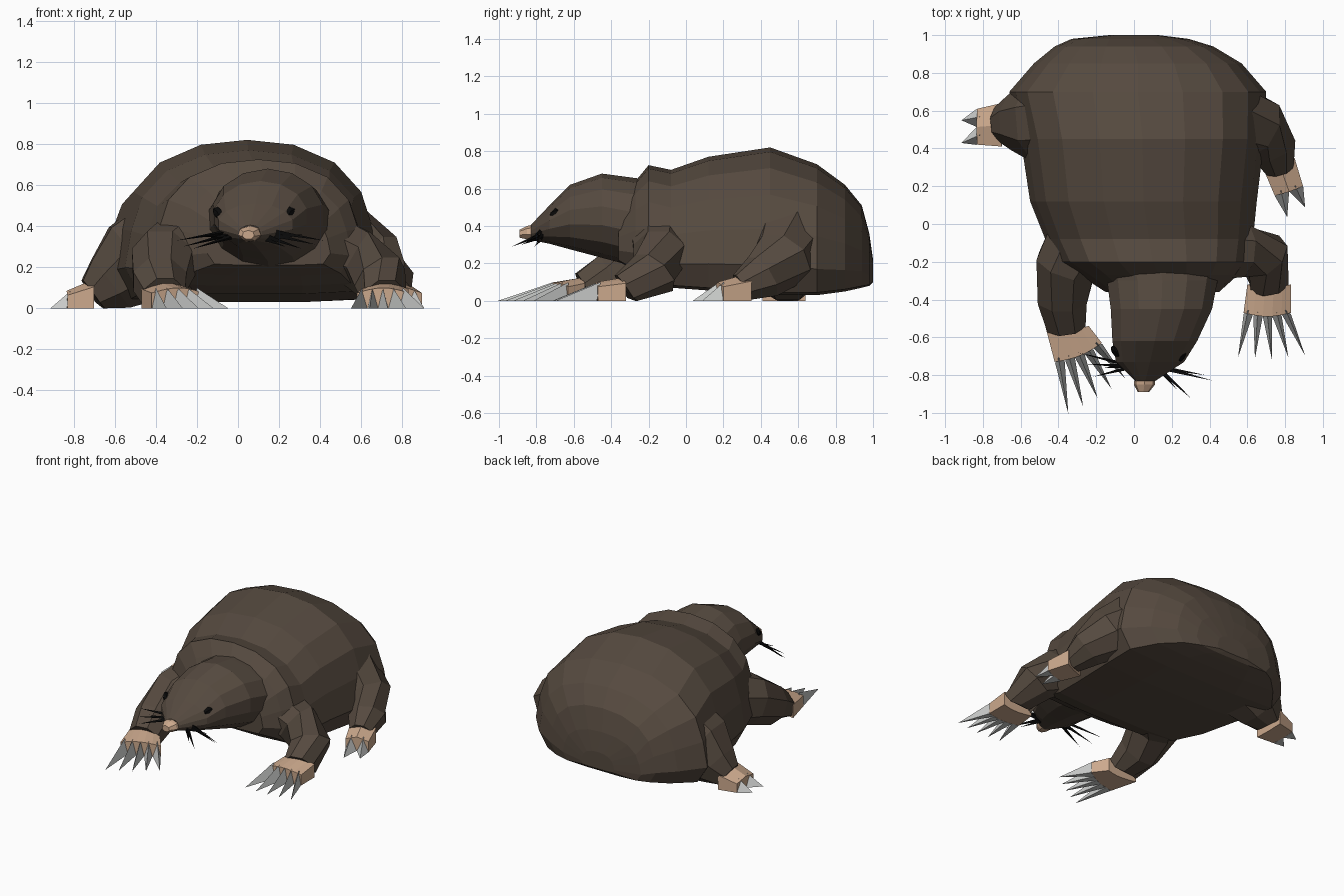
import bpy, bmesh, math
from mathutils import Vector

if "Cube" in bpy.data.objects:
    bpy.data.objects.remove(bpy.data.objects["Cube"])


def material(name, rgb):
    m = bpy.data.materials.new(name)
    m.diffuse_color = (*rgb, 1)
    m.use_nodes = True
    m.node_tree.nodes["Principled BSDF"].inputs["Base Color"].default_value = m.diffuse_color
    return m


FUR = material("brown fur", (0.092, 0.068, 0.050))
SKIN = material("tan skin", (0.60, 0.395, 0.265))
CLAW = material("pale grey claw", (0.58, 0.59, 0.58))
BLACK = material("black", (0.003, 0.003, 0.003))


def finish(name, bm, mat):
    bmesh.ops.recalc_face_normals(bm, faces=bm.faces)
    me = bpy.data.meshes.new(name)
    bm.to_mesh(me)
    bm.free()
    me.materials.append(mat)
    ob = bpy.data.objects.new(name, me)
    bpy.context.collection.objects.link(ob)
    return ob


def skin_rings(name, rings, mat):
    """Join rings of points into a closed faceted skin."""
    bm = bmesh.new()
    vs = [[bm.verts.new(p) for p in r] for r in rings]
    n = len(vs[0])
    for a, b in zip(vs, vs[1:]):
        for i in range(n):
            j = (i + 1) % n
            bm.faces.new((a[i], a[j], b[j], b[i]))
    bm.faces.new(vs[0])
    bm.faces.new(vs[-1])
    return finish(name, bm, mat)


def loft_y(name, stations, profile, mat):
    """stations: y, centre x, half width, top z, bottom z; profile: u -1..1, v 0..1"""
    rings = [[(cx + u * hw, y, zb + v * (zt - zb)) for u, v in profile]
             for y, cx, hw, zt, zb in stations]
    return skin_rings(name, rings, mat)


def limb(name, path, sides=8):
    """Tapered tube along path (x, y, z, radius), flattened where it meets the ground."""
    pts = [Vector(p[:3]) for p in path]
    rings = []
    for i, p in enumerate(pts):
        t = pts[min(i + 1, len(pts) - 1)] - pts[max(i - 1, 0)]
        q = t.to_track_quat('Z', 'Y')
        ring = []
        for k in range(sides):
            a = math.tau * (k + 0.5) / sides
            v = p + q @ Vector((math.cos(a), math.sin(a), 0)) * path[i][3]
            v.z = max(v.z, 0)
            ring.append(v)
        rings.append(ring)
    return skin_rings(name, rings, FUR)


def paw(name, back, front, tips, h_back, h_front, n, bow=0.02):
    """Wedge paw between two ground edges, with n claws fanned from its front edge."""
    bl, br, fl, fr = (Vector((*p, 0)) for p in (*back, *front))
    tl, tr = (Vector((*p, 0)) for p in tips)
    out = ((tl + tr) / 2 - (fl + fr) / 2).normalized()

    def row(a, b, h):
        low = [a.lerp(b, i / n) + out * bow * math.sin(math.pi * i / n) for i in range(n + 1)]
        high = [p + Vector((0, 0, h * (0.75 + 0.25 * math.sin(math.pi * i / n))))
                for i, p in enumerate(low)]
        return low + high[::-1]
    skin_rings(name, [row(bl, br, h_back), row(fl, fr, h_front)], SKIN)
    bm = bmesh.new()
    for i in range(n):
        s = (i + 0.5) / n
        arc = out * bow * math.sin(math.pi * s)
        a, b = fl.lerp(fr, i / n) + arc, fl.lerp(fr, (i + 1) / n) + arc
        top = (a + b) / 2 + Vector((0, 0, h_front)) - out * 0.02
        tip = tl.lerp(tr, i / (n - 1)) + arc
        a, b, top, tip = (bm.verts.new(p) for p in (a, b, top, tip))
        for f in ((a, b, top), (a, b, tip), (b, top, tip), (top, a, tip)):
            bm.faces.new(f)
    finish(name + "_claws", bm, CLAW)


# Body: low dome with a flat belly
half = [(0.35, .97), (0.66, .86), (0.86, .68), (0.95, .45), (1, .2), (0.88, .02), (0.42, 0)]
dome = [(0, 1)] + half + [(-u, v) for u, v in reversed(half)]
loft_y("body", [
    (-.36, .15, .30, .50, .21), (-.27, .13, .42, .64, .16), (-.20, .10, .51, .725, .11),
    (-.08, .08, .55, .70, .07), (.12, .05, .60, .77, .055), (.45, .045, .645, .82, .03),
    (.70, .02, .68, .73, .03), (.85, .02, .55, .62, .05), (.94, .0, .42, .51, .07),
    (.98, -.02, .31, .36, .08), (1.0, 0, .13, .22, .1)], dome, FUR)

# Head: rounded wedge narrowing to the snout
oval = [(math.sin(math.tau * k / 14), .5 + .5 * math.cos(math.tau * k / 14)) for k in range(14)]
loft_y("head", [
    (-.15, .13, .34, .64, .18), (-.30, .15, .30, .66, .19), (-.45, .145, .275, .68, .23),
    (-.62, .11, .23, .62, .275), (-.73, .085, .185, .51, .305), (-.83, .06, .055, .405, .325)],
    oval, FUR)

# Nose
loft_y("nose", [(-.80, .06, .055, .41, .32), (-.85, .055, .058, .40, .325),
                (-.89, .05, .03, .38, .335)], oval[::2], SKIN)

# Eyes: flattened almonds set into the sides of the head
for side, pos, turn in (("left", (-.098, -.675, .465), 1), ("right", (.252, -.70, .465), -1)):
    bm = bmesh.new()
    bmesh.ops.create_icosphere(bm, subdivisions=1, radius=0.04)
    along, up = Vector((.5 * turn, -.85, -.3)).normalized(), Vector((0, 0, 1))
    for v in bm.verts:
        x, y, z = v.co
        v.co = Vector(pos) + along * y + up * z * .75 + Vector((turn, .4, 0)) * x * .5
    finish("eye_" + side, bm, BLACK)

# Whiskers: thin spikes from both sides of the snout
whiskers = {"left": ((.0, -.75, .37), [(-.30, -.68, .33), (-.27, -.74, .30),
                                       (-.22, -.81, .29), (-.17, -.76, .35)]),
            "right": ((.12, -.76, .37), [(.42, -.83, .33), (.38, -.80, .31),
                                         (.31, -.93, .29), (.23, -.88, .30), (.32, -.80, .36)])}
for side, (root, tips) in whiskers.items():
    bm = bmesh.new()
    for i, t in enumerate(tips):
        r, t = Vector(root) + Vector((0, 0, .012 * (1 - i))), Vector(t)
        q = (t - r).to_track_quat('Z', 'Y')
        base = [bm.verts.new(r + q @ Vector((math.cos(a), math.sin(a), 0)) * .016)
                for a in (0, math.tau / 3, math.tau * 2 / 3)]
        tip = bm.verts.new(t)
        bm.faces.new(base)
        for k in range(3):
            bm.faces.new((base[k], base[(k + 1) % 3], tip))
    finish("whiskers_" + side, bm, BLACK)

# Legs, mid-stride: each is posed differently
limb("front_leg_left", [(-.27, -.08, .27, .20), (-.36, -.22, .23, .17),
                        (-.38, -.40, .13, .14), (-.36, -.54, .055, .11)])
limb("front_leg_right", [(.38, -.14, .33, .17), (.57, -.14, .25, .15),
                         (.69, -.17, .15, .14), (.715, -.32, .05, .11)])
limb("hind_leg_left", [(-.38, .56, .29, .25), (-.50, .54, .22, .23),
                       (-.62, .54, .12, .16), (-.705, .53, .06, .10)])
limb("hind_leg_right", [(.50, .54, .32, .21), (.66, .51, .22, .17),
                        (.735, .41, .13, .13), (.77, .29, .07, .08)])

# Paws and claws
paw("front_paw_left", ((-.47, -.54), (-.24, -.54)), ((-.42, -.73), (-.17, -.63)),
    ((-.35, -1.0), (-.05, -.81)), .125, .10, 5)
paw("front_paw_right", ((.60, -.32), (.83, -.32)), ((.58, -.47), (.83, -.47)),
    ((.55, -.70), (.905, -.69)), .125, .10, 5)
paw("hind_paw_left", ((-.70, .64), (-.70, .41)), ((-.83, .61), (-.83, .42)),
    ((-.91, .55), (-.91, .43)), .14, .085, 2, .005)
paw("hind_paw_right", ((.69, .28), (.85, .35)), ((.745, .15), (.895, .20)),
    ((.81, .04), (.905, .09)), .14, .10, 2, .005)
